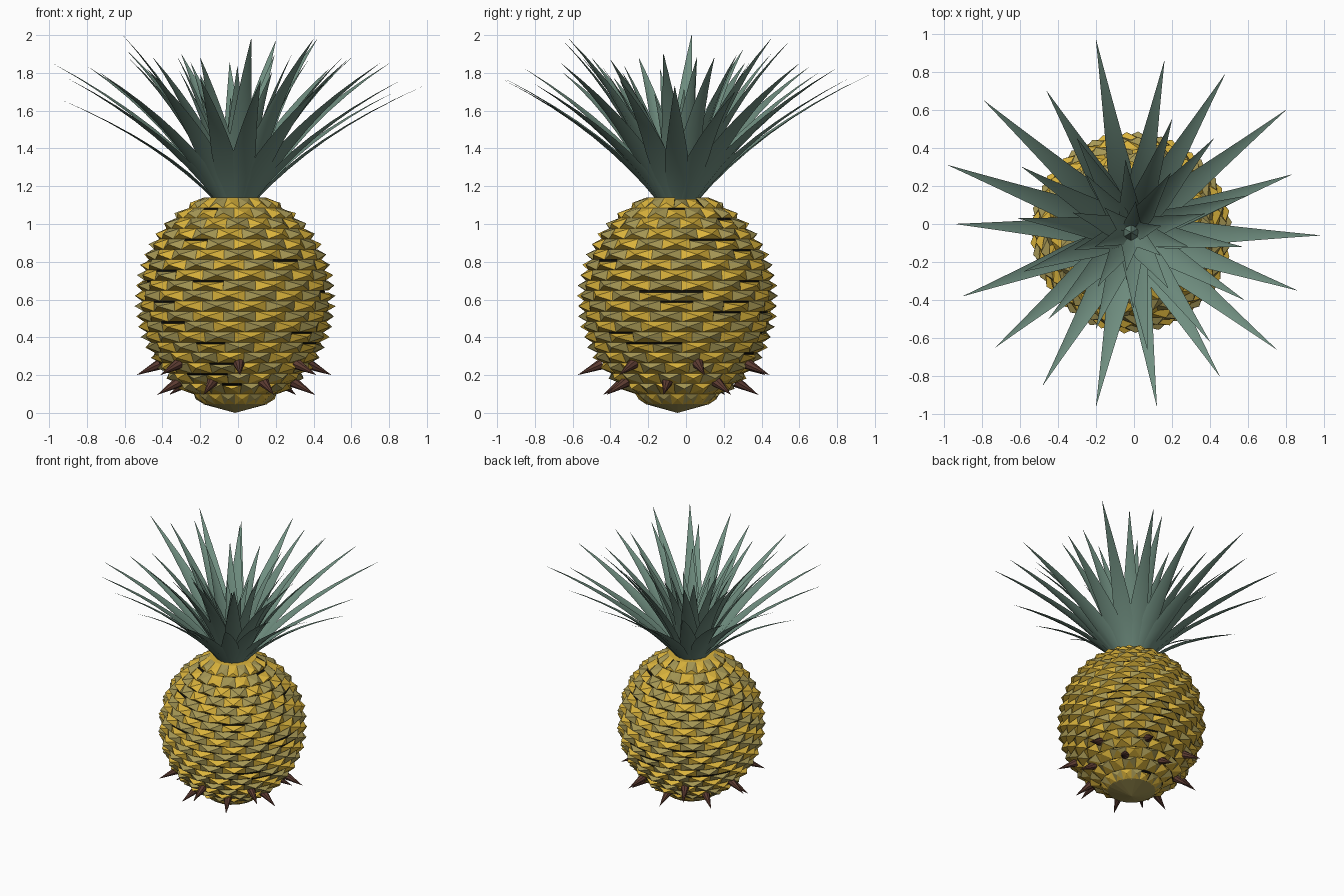
import bpy, bmesh, math, random
from mathutils import Vector

if "Cube" in bpy.data.objects:
    bpy.data.objects.remove(bpy.data.objects["Cube"])

random.seed(4)
CX, CY = -0.015, -0.045          # fruit axis


def mat(name, rgb):
    m = bpy.data.materials.new(name)
    m.diffuse_color = (*rgb, 1)
    m.use_nodes = True
    m.node_tree.nodes["Principled BSDF"].inputs["Base Color"].default_value = m.diffuse_color
    return m


GOLD = mat("gold_rind", (0.70, 0.45, 0.045))
OLIVE = mat("olive_rind", (0.38, 0.31, 0.09))
BLACK = mat("black_gap", (0.004, 0.004, 0.003))
LEAF = mat("sage_leaf", (0.16, 0.27, 0.215))
BROWN = mat("brown_thorn", (0.11, 0.045, 0.032))


def finish(name, bm, mats, smooth=False):
    me = bpy.data.meshes.new(name)
    bm.to_mesh(me)
    bm.free()
    for m in mats:
        me.materials.append(m)
    for p in me.polygons:
        p.use_smooth = smooth
    ob = bpy.data.objects.new(name, me)
    bpy.context.collection.objects.link(ob)
    return ob


DEPTH = 0.035


def radius(z):
    return 0.53 * math.sqrt(max(0.0, 1 - ((z - 0.6) / 0.572) ** 2))


def base_radius(z):
    return max(radius(z) - DEPTH, 0.165)


def pt(r, a, z):
    return Vector((CX + r * math.cos(a), CY + r * math.sin(a), z))


# Rind: twenty rows of two-tone pyramid scales, each row turned into a spiral
ROWS, N, Z0, Z1 = 20, 18, 0.045, 1.14
H = (Z1 - Z0) / ROWS
STEP = 2 * math.pi / N
bm = bmesh.new()
for k in range(ROWS):
    za = Z0 + k * H
    zc = za + H / 2
    for j in range(N):
        a = (j + k * 0.33) * STEP
        zb = za + H * (0.84 if random.random() < 0.1 else 1.0)
        ring = [bm.verts.new(pt(base_radius(z), a + s * STEP / 2, z))
                for s, z in ((-1, za), (1, za), (1, zb), (-1, zb))]
        tip = bm.verts.new(pt(radius(zc) + 0.004, a, zc))
        for i in range(4):
            f = bm.faces.new((ring[i], ring[(i + 1) % 4], tip))
            # every other scale is olive, except on its underside
            f.material_index = (j + k) % 2 if i else 0
finish("rind_scales", bm, [GOLD, OLIVE])

# Dark core seen through the gaps
bm = bmesh.new()
rings = []
for k in range(ROWS + 1):
    z = Z0 + 0.005 + k * (H - 0.0008)
    rings.append([bm.verts.new(pt(base_radius(z) - 0.02, i * math.tau / 36, z))
                  for i in range(36)])
for lo, hi in zip(rings, rings[1:]):
    for i in range(36):
        n = (i + 1) % 36
        bm.faces.new((lo[i], lo[n], hi[n], hi[i]))
finish("dark_core", bm, [BLACK])


# Closing caps: shallow cone underneath, flat disc under the crown
def cap(name, z, z_tip, r, m, up):
    bm = bmesh.new()
    tip = bm.verts.new((CX, CY, z_tip))
    rim = [bm.verts.new(pt(r, i * STEP, z)) for i in range(N)]
    for i in range(N):
        a, b = rim[i], rim[(i + 1) % N]
        bm.faces.new((a, b, tip) if up else (b, a, tip))
    finish(name, bm, [m])


cap("bottom_cap", Z0 + 0.002, 0.0, base_radius(Z0) + 0.008, OLIVE, False)
cap("top_cap", Z1 - 0.003, Z1, base_radius(Z1) + 0.008, GOLD, True)

# Thorns: two staggered rings of small cones around the lower body
bm = bmesh.new()
for count, off, rb, zb, rt, zt in ((7, 0.0, 0.40, 0.26, 0.53, 0.20),
                                   (7, 0.5, 0.31, 0.165, 0.43, 0.095)):
    for i in range(count):
        a = -math.pi / 2 + 0.05 + (i + off) * math.tau / count
        base, tip = pt(rb, a, zb), pt(rt, a, zt)
        axis = (tip - base).normalized()
        side = Vector((-math.sin(a), math.cos(a), 0))
        up = axis.cross(side)
        rim = [bm.verts.new(base + 0.03 * (side * math.cos(t) + up * math.sin(t)))
               for t in (q * math.tau / 8 for q in range(8))]
        v = bm.verts.new(tip)
        for q in range(8):
            bm.faces.new((rim[q], rim[(q + 1) % 8], v))
        bm.faces.new(rim[::-1])
finish("thorns", bm, [BROWN])


# Crown leaves: arched, slightly folded tapering blades
def leaf(bm, tx, ty, tz, base_r, w):
    dx, dy = tx - CX, ty - CY
    r, a = math.hypot(dx, dy), math.atan2(dy, dx)
    zb = 1.12
    rc, zc = base_r + 0.33 * (r - base_r), zb + 0.56 * (tz - zb)
    side = Vector((-math.sin(a), math.cos(a), 0))
    prev, n = None, 8
    for i in range(n + 1):
        t = i / n
        p = pt((1 - t) ** 2 * base_r + 2 * t * (1 - t) * rc + t * t * r, a,
               (1 - t) ** 2 * zb + 2 * t * (1 - t) * zc + t * t * tz)
        hw = w * (0.5 + 1.66 * t if t < 0.3 else ((1 - t) / 0.7) ** 0.95)
        hw = max(hw, 0.0008)
        fold = pt(0.2 * hw, a, 0) - pt(0, a, 0)
        row = [bm.verts.new(p - side * hw - fold), bm.verts.new(p + fold),
               bm.verts.new(p + side * hw - fold)]
        if prev:
            for q in (0, 1):
                bm.faces.new((prev[q], row[q], row[q + 1], prev[q + 1]))
        prev = row


OUTER = [(-.20, .97, 1.79), (.16, .86, 1.77), (.48, .79, 1.82), (.80, .60, 1.85),
         (.83, .26, 1.70), (.98, -.06, 1.73), (.86, -.35, 1.76), (.75, -.66, 1.85),
         (.45, -.80, 1.74), (.12, -.96, 1.76), (-.20, -.96, 1.77), (-.48, -.85, 1.82),
         (-.73, -.65, 1.80), (-.90, -.38, 1.77), (-.94, 0, 1.66), (-.98, .31, 1.85),
         (-.79, .65, 1.83), (-.46, .70, 1.80)]
MIDDLE = [(.20, .55, 1.97), (.42, .45, 1.98), (.60, .15, 1.88), (.57, -.12, 1.90),
          (.58, -.40, 1.87), (.40, -.62, 1.98), (.07, -.66, 1.98), (-.20, -.55, 1.88),
          (-.45, -.50, 1.88), (-.58, -.25, 1.88), (-.61, .03, 2.0), (-.59, .30, 1.92),
          (-.30, .45, 1.90)]

bm = bmesh.new()
for t in OUTER:
    leaf(bm, *t, 0.10, 0.068)
finish("outer_leaves", bm, [LEAF], True)

bm = bmesh.new()
for t in MIDDLE:
    leaf(bm, *t, 0.07, 0.066)
finish("middle_leaves", bm, [LEAF], True)

bm = bmesh.new()
for count, r, z, br, w in ((10, 0.36, 1.85, 0.05, 0.06), (6, 0.18, 1.68, 0.02, 0.05)):
    for i in range(count):
        a = i * math.tau / count + 0.3 + random.uniform(-0.12, 0.12)
        rr = r * random.uniform(0.85, 1.15)
        leaf(bm, CX + rr * math.cos(a), CY + rr * math.sin(a),
             z + random.uniform(-0.05, 0.05), br, w)
finish("inner_leaves", bm, [LEAF], True)

# Small bud closing the heart of the crown
bm = bmesh.new()
bmesh.ops.create_cone(bm, segments=6, radius1=0.06, radius2=0.0, depth=0.2)
bmesh.ops.translate(bm, verts=bm.verts, vec=(CX, CY, 1.23))
finish("crown_bud", bm, [LEAF])
